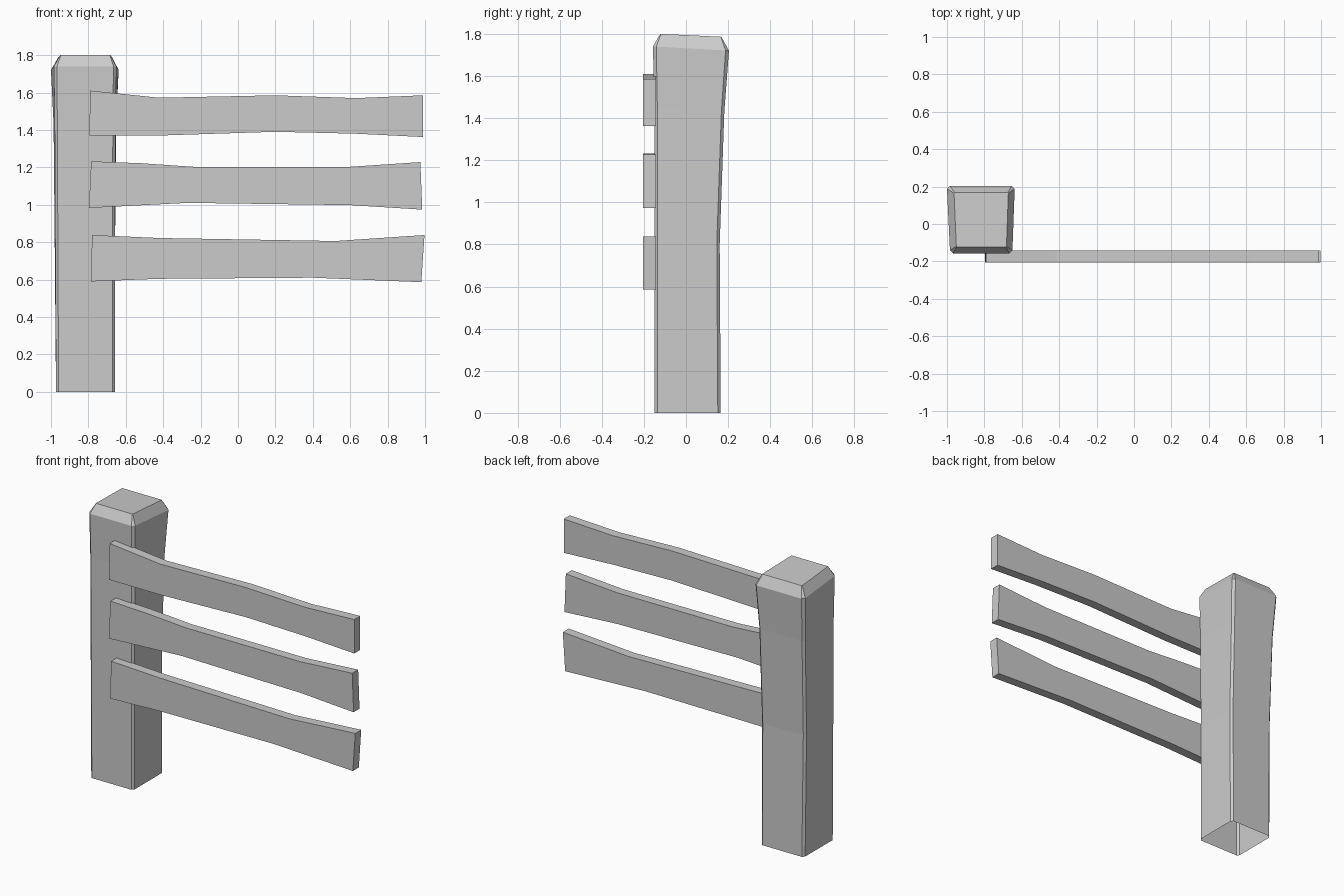
import bpy, bmesh

if "Cube" in bpy.data.objects:
    bpy.data.objects.remove(bpy.data.objects["Cube"])


def finish(bm, name):
    bmesh.ops.recalc_face_normals(bm, faces=bm.faces)
    mesh = bpy.data.meshes.new(name)
    bm.to_mesh(mesh)
    bm.free()
    obj = bpy.data.objects.new(name, mesh)
    bpy.context.collection.objects.link(obj)
    return obj


# Post: stacked chamfered rings, open underneath
# front x0, x1, back x0, x1, front y, back y, front z, back z, chamfer
sections = [
    (-0.973, -0.658, -0.973, -0.658, -0.150, 0.165, 0.00, 0.00, 0.014),
    (-0.977, -0.658, -0.980, -0.657, -0.150, 0.160, 0.80, 0.80, 0.014),
    (-0.980, -0.655, -0.986, -0.652, -0.150, 0.182, 1.45, 1.43, 0.014),
    (-0.984, -0.650, -1.000, -0.638, -0.157, 0.204, 1.74, 1.72, 0.016),
    (-0.950, -0.682, -0.962, -0.672, -0.122, 0.168, 1.80, 1.786, 0.003),
]


def add_ring(bm, s):
    fx0, fx1, bx0, bx1, fy, by, fz, bz, c = s
    pts = [(fx0 + c, fy), (fx1 - c, fy), (fx1, fy + c), (bx1, by - c),
           (bx1 - c, by), (bx0 + c, by), (bx0, by - c), (fx0, fy + c)]
    return [bm.verts.new((x, y, fz + (bz - fz) * (y - fy) / (by - fy)))
            for x, y in pts]


bm = bmesh.new()
rings = [add_ring(bm, s) for s in sections]
for lo, hi in zip(rings, rings[1:]):
    for i in range(8):
        j = (i + 1) % 8
        bm.faces.new((lo[i], lo[j], hi[j], hi[i]))
top = bm.faces.new(rings[-1])
finish(bm, "post")
# The walls are open below, so make sure the normals face outward
mesh = bpy.data.objects["post"].data
if max(mesh.polygons, key=lambda p: p.center.z).normal.z < 0:
    mesh.flip_normals()


# Rails: hand-cut plank outlines (x, z), extruded through y
def rail(name, upper, lower, front=-0.205, back=-0.143):
    bm = bmesh.new()
    outline = lower + upper[::-1]
    face = bm.faces.new([bm.verts.new((x, front, z)) for x, z in outline])
    ext = bmesh.ops.extrude_face_region(bm, geom=[face], use_keep_orig=True)
    verts = [g for g in ext["geom"] if isinstance(g, bmesh.types.BMVert)]
    bmesh.ops.translate(bm, verts=verts, vec=(0, back - front, 0))
    finish(bm, name)


rail("top_rail",
     [(-0.79, 1.61), (-0.42, 1.572), (0.2, 1.585), (0.63, 1.57), (0.99, 1.585)],
     [(-0.795, 1.37), (-0.42, 1.37), (0.2, 1.39), (0.63, 1.38), (0.99, 1.362)])
rail("middle_rail",
     [(-0.785, 1.232), (-0.52, 1.222), (-0.24, 1.203), (0.6, 1.203), (0.975, 1.228)],
     [(-0.797, 0.983), (-0.27, 1.01), (0.6, 0.998), (0.985, 0.974)])
rail("bottom_rail",
     [(-0.78, 0.838), (-0.42, 0.822), (0.52, 0.806), (0.997, 0.838)],
     [(-0.787, 0.59), (-0.42, 0.604), (0.4, 0.61), (0.98, 0.586)])
